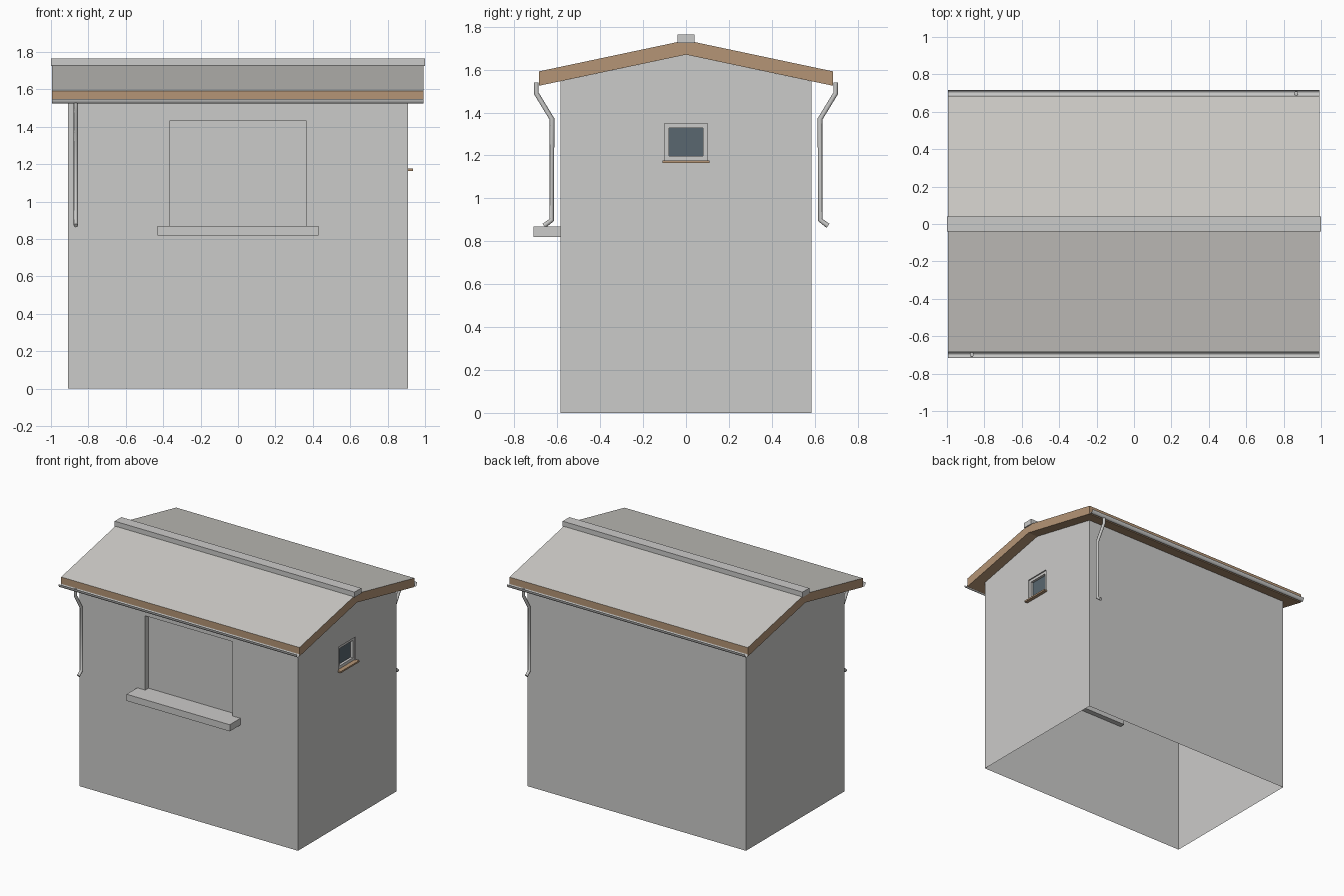
import bpy, bmesh, math
from mathutils import Vector

if "Cube" in bpy.data.objects:
    bpy.data.objects.remove(bpy.data.objects["Cube"])


def material(name, rgb):
    m = bpy.data.materials.new(name)
    m.diffuse_color = (*rgb, 1)
    m.use_nodes = True
    m.node_tree.nodes["Principled BSDF"].inputs["Base Color"].default_value = m.diffuse_color
    return m


PLASTER = material("grey plaster", (0.60, 0.595, 0.585))
ROOFING = material("roof grey", (0.61, 0.60, 0.57))
METAL = material("gutter metal", (0.58, 0.58, 0.57))
WOOD = material("tan wood", (0.46, 0.30, 0.18))
GLASS = material("slate glass", (0.10, 0.135, 0.16))


def finish(name, bm, *mats):
    bmesh.ops.remove_doubles(bm, verts=bm.verts, dist=1e-5)
    bmesh.ops.recalc_face_normals(bm, faces=bm.faces)
    me = bpy.data.meshes.new(name)
    bm.to_mesh(me)
    bm.free()
    for m in mats:
        me.materials.append(m)
    ob = bpy.data.objects.new(name, me)
    bpy.context.collection.objects.link(ob)
    return ob


def add_box(bm, lo, hi):
    res = bmesh.ops.create_cube(bm, size=1)
    for v in res["verts"]:
        v.co = Vector([(a + b) / 2 + c * (b - a) for a, b, c in zip(lo, hi, v.co)])


def boxes(name, mat, *spans):
    bm = bmesh.new()
    for lo, hi in spans:
        add_box(bm, lo, hi)
    return finish(name, bm, mat)


def add_face(bm, pts):
    return bm.faces.new([bm.verts.new(p) for p in pts])


def add_recessed_wall(bm, outline, hole, inward):
    """Flat wall with a rectangular recess pushed along inward."""
    edges = []
    for loop in (outline, hole):
        vs = [bm.verts.new(p) for p in loop]
        edges += [bm.edges.new((vs[i], vs[(i + 1) % len(vs)])) for i in range(len(vs))]
    bmesh.ops.triangle_fill(bm, edges=edges, use_beauty=True)
    deep = [Vector(p) + Vector(inward) for p in hole]
    for i in range(4):
        j = (i + 1) % 4
        add_face(bm, [hole[i], hole[j], deep[j], deep[i]])
    add_face(bm, deep)


# Walls: open-bottomed shell with a front hatch recess and a side window recess
X, Y, EAVE, PEAK = 0.91, 0.585, 1.546, 1.67
bm = bmesh.new()


def gable(x):
    return [(x, -Y, 0), (x, Y, 0), (x, Y, EAVE), (x, 0, PEAK), (x, -Y, EAVE)]


def rect_xz(x, y, z0, z1):
    return [(-x, y, z0), (x, y, z0), (x, y, z1), (-x, y, z1)]


add_recessed_wall(bm, rect_xz(X, -Y, 0, EAVE), rect_xz(0.365, -Y, 0.82, 1.43), (0, 0.04, 0))
add_face(bm, rect_xz(X, Y, 0, EAVE))
add_face(bm, gable(-X))
side_hole = [(X, -0.1, 1.175), (X, 0.1, 1.175), (X, 0.1, 1.35), (X, -0.1, 1.35)]
add_recessed_wall(bm, gable(X), side_hole, (-0.035, 0, 0))
finish("walls", bm, PLASTER)

# Counter shelf under the hatch, with its tongue inside the recess
boxes("hatch_shelf", PLASTER,
      ((-0.43, -0.712, 0.82), (0.43, -Y, 0.87)),
      ((-0.364, -Y, 0.821), (0.364, -Y + 0.039, 0.87)))

# Side window: frame, glass and wooden sill
f0, f1 = X - 0.034, X - 0.008
boxes("window_frame", PLASTER,
      ((f0, -0.1, 1.176), (f1, -0.08, 1.349)),
      ((f0, 0.08, 1.176), (f1, 0.1, 1.349)),
      ((f0, -0.08, 1.176), (f1, 0.08, 1.198)),
      ((f0, -0.08, 1.329), (f1, 0.08, 1.349)))
boxes("window_glass", GLASS, ((f0, -0.08, 1.198), (f0 + 0.007, 0.08, 1.329)))
boxes("window_sill", WOOD, ((X - 0.01, -0.11, 1.164), (X + 0.025, 0.11, 1.176)))

# Roof slab: wooden edges and soffit, grey top
bm = bmesh.new()
profile = [(-0.685, 1.525), (0, PEAK), (0.685, 1.525), (0.685, 1.592), (0, 1.737), (-0.685, 1.592)]
ends = [[(x, y, z) for y, z in profile] for x in (-0.995, 0.992)]
for i in range(6):
    j = (i + 1) % 6
    add_face(bm, [ends[0][i], ends[0][j], ends[1][j], ends[1][i]])
for e in ends:   # each gable end as two halves of the chevron
    add_face(bm, [e[0], e[1], e[4], e[5]])
    add_face(bm, [e[1], e[2], e[3], e[4]])
roof = finish("roof", bm, WOOD, ROOFING)
for p in roof.data.polygons:
    p.material_index = int(p.normal.z > 0.5)

# Ridge cap
boxes("ridge_cap", PLASTER, ((-1, -0.04, 1.725), (1, 0.04, 1.765)))

# Gutters and downpipes, the back pair turned half round from the front pair
for side, s in (("front", 1), ("back", -1)):
    bm = bmesh.new()
    arc = [(-0.7005 + 0.0165 * math.cos(a), 1.55 - 0.026 * math.sin(a))
           for a in [math.pi * i / 10 for i in range(11)]]
    for (y0, z0), (y1, z1) in zip(arc, arc[1:]):
        add_face(bm, [(-0.995, s * y0, z0), (0.992, s * y0, z0),
                      (0.992, s * y1, z1), (-0.995, s * y1, z1)])
    gutter = finish(side + "_gutter", bm, METAL)
    gutter.data.shade_smooth()

    cu = bpy.data.curves.new(side + "_downpipe", "CURVE")
    cu.dimensions = "3D"
    cu.bevel_depth = 0.0115
    cu.bevel_resolution = 2
    cu.use_fill_caps = True
    path = [(-0.698, 1.54), (-0.698, 1.49), (-0.625, 1.37), (-0.625, 0.90), (-0.662, 0.872)]
    sp = cu.splines.new("POLY")
    sp.points.add(len(path) - 1)
    for pt, (y, z) in zip(sp.points, path):
        pt.co = (-0.867 * s, y * s, z, 1)
    cu.materials.append(METAL)
    bpy.context.collection.objects.link(bpy.data.objects.new(side + "_downpipe", cu))
